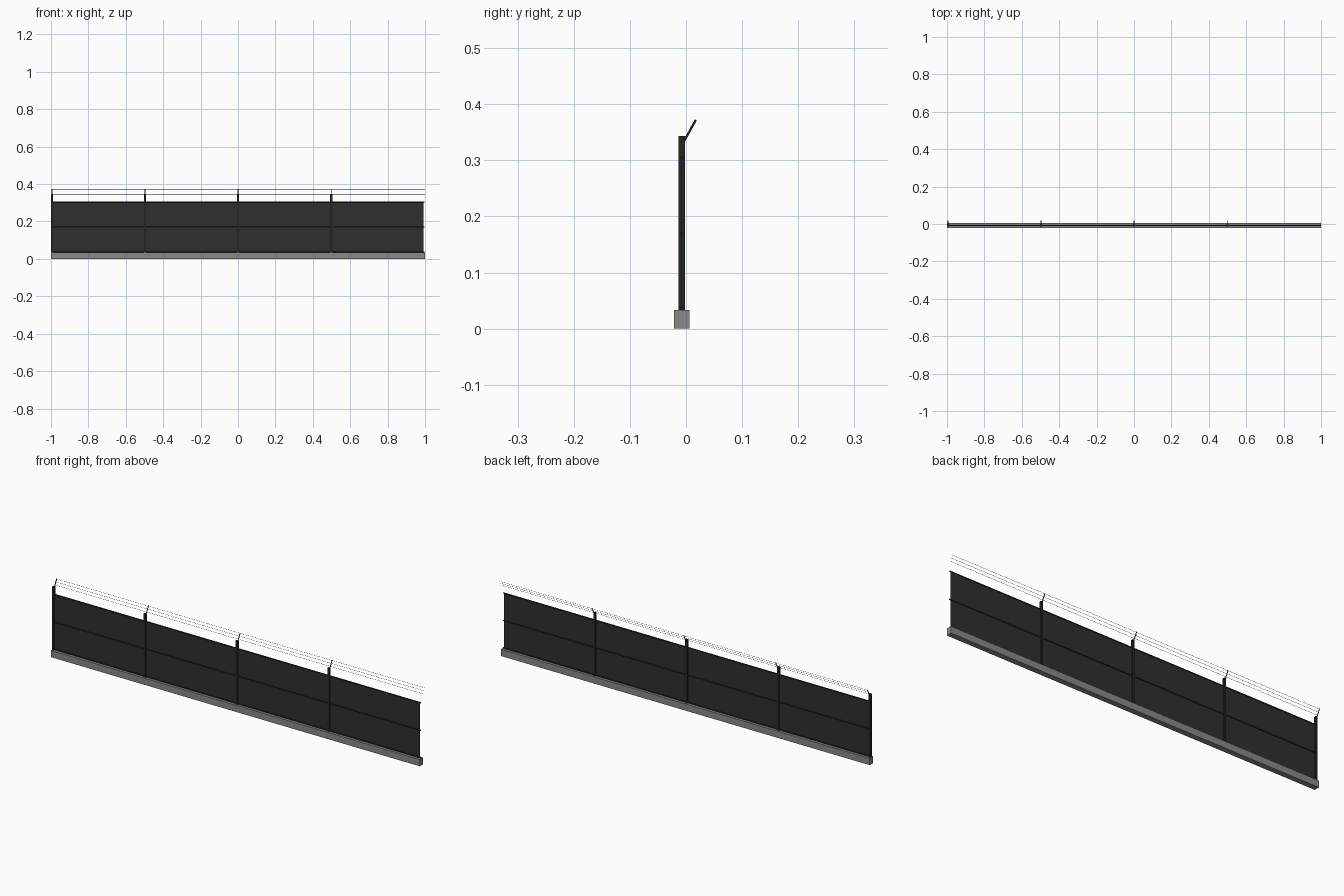
import bpy, math
from mathutils import Vector

if "Cube" in bpy.data.objects:
    bpy.data.objects.remove(bpy.data.objects["Cube"])


def material(name, r, g, b):
    m = bpy.data.materials.new(name)
    m.diffuse_color = (r, g, b, 1)
    m.use_nodes = True
    m.node_tree.nodes["Principled BSDF"].inputs["Base Color"].default_value = m.diffuse_color
    return m


concrete = material("concrete grey", 0.25, 0.25, 0.25)
mesh_dark = material("mesh charcoal", 0.028, 0.028, 0.028)
steel = material("post black", 0.018, 0.018, 0.018)
wire_grey = material("wire grey", 0.06, 0.055, 0.05)


def box(name, x, y, z, mat):
    """Box spanning the (min, max) ranges x, y, z."""
    bpy.ops.mesh.primitive_cube_add(size=1, location=[(a + b) / 2 for a, b in (x, y, z)])
    o = bpy.context.object
    o.name = name
    o.scale = [b - a for a, b in (x, y, z)]
    o.data.materials.append(mat)
    return o


def rod(name, start, end, radius, sides, mat):
    """Cylinder between two points."""
    a, b = Vector(start), Vector(end)
    bpy.ops.mesh.primitive_cylinder_add(vertices=sides, radius=radius,
                                        depth=(b - a).length, location=(a + b) / 2)
    o = bpy.context.object
    o.name = name
    o.rotation_euler = (b - a).to_track_quat('Z', 'Y').to_euler()
    o.data.materials.append(mat)
    bpy.ops.object.shade_smooth_by_angle(angle=math.radians(50))
    return o


MID_Y = -0.0075      # centre plane of the fence
ARM_LOW = Vector((0, -0.003, 0.335))
ARM_HIGH = Vector((0, 0.0175, 0.372))

# concrete footing
box("footing", (-1, 1), (-0.021, 0.006), (0, 0.033), concrete)

# mesh panel
box("fence_panel", (-0.995, 0.991), (MID_Y - 0.0008, MID_Y + 0.0008), (0.033, 0.306), mesh_dark)

# horizontal rails
for i, z in enumerate((0.036, 0.17, 0.305)):
    rod(f"rail_{i}", (-0.995, MID_Y, z), (0.996, MID_Y, z), 0.003, 8, steel)

# posts, each with a slanted arm for the wires
for i, x in enumerate((-0.9945, -0.4975, 0.0, 0.4985)):
    box(f"post_{i}", (x - 0.0055, x + 0.0055), (-0.013, -0.002), (0.03, 0.343), steel)
    off = Vector((x, 0, 0))
    rod(f"arm_{i}", ARM_LOW + off, ARM_HIGH + off, 0.002, 8, steel)

# strands of wire along the arms
for i, t in enumerate((0.3, 0.63, 0.95)):
    p = ARM_LOW.lerp(ARM_HIGH, t)
    rod(f"wire_{i}", (-0.998, p.y, p.z), (1, p.y, p.z), 0.0006, 6, wire_grey)
